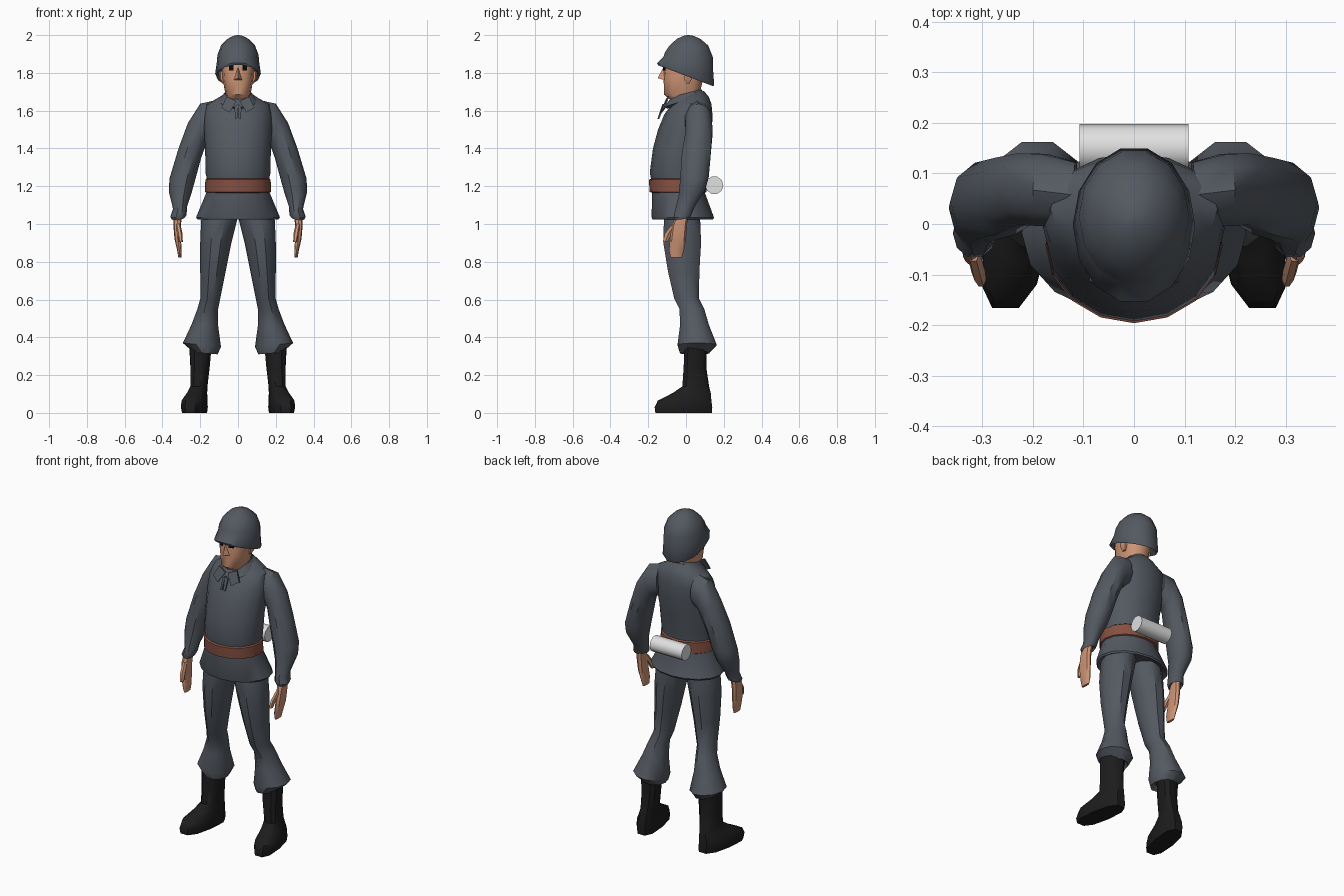
import bpy, bmesh, math
from mathutils import Matrix, Vector


def material(name, rgb):
    m = bpy.data.materials.new(name)
    m.diffuse_color = (*rgb, 1)
    return m


CLOTH = material("uniform grey", (0.088, 0.1, 0.12))
SKIN = material("skin", (0.62, 0.3, 0.18))
LEATHER = material("belt brown", (0.24, 0.08, 0.052))
BOOT = material("boot black", (0.012, 0.012, 0.012))
EYE = material("eye black", (0.003, 0.003, 0.003))
METAL = material("light grey", (0.75, 0.75, 0.75))


def finish(name, bm, mat, mirror=False, angle=40):
    bmesh.ops.recalc_face_normals(bm, faces=bm.faces)
    me = bpy.data.meshes.new(name)
    bm.to_mesh(me)
    bm.free()
    me.materials.append(mat)
    ob = bpy.data.objects.new(name, me)
    bpy.context.collection.objects.link(ob)
    bpy.ops.object.select_all(action='DESELECT')
    ob.select_set(True)
    bpy.context.view_layer.objects.active = ob
    bpy.ops.object.shade_smooth_by_angle(angle=math.radians(angle))
    if mirror:
        ob.modifiers.new("mirror", 'MIRROR').use_clip = False
    return ob


def loft(name, rings, mat, n=12, power=2, shear=0, mirror=False, angle=40):
    """Rings: outer x, outer z, inner x, inner z, front y, back y, tilt along y."""
    bm = bmesh.new()
    loops = []
    for xo, zo, xi, zi, yf, yb, tilt in rings:
        loop = []
        for i in range(n):
            a = 2 * math.pi * i / n
            c, s = math.cos(a), math.sin(a)
            u = math.copysign(abs(c) ** (2 / power), c)
            v = math.copysign(abs(s) ** (2 / power), s)
            dy = v * (yb - yf) / 2
            loop.append(bm.verts.new(((xo + xi) / 2 + u * (xo - xi) / 2 - shear * dy,
                                      (yf + yb) / 2 + dy,
                                      (zo + zi) / 2 + u * (zo - zi) / 2 + tilt * dy)))
        loops.append(loop)
    for a, b in zip(loops, loops[1:]):
        for i in range(n):
            j = (i + 1) % n
            bm.faces.new((a[i], a[j], b[j], b[i]))
    bm.faces.new(loops[0])
    bm.faces.new(loops[-1])
    return finish(name, bm, mat, mirror, angle)


def centred(rows):
    """Rows: z, half width, front y, back y, tilt."""
    return [(w, z, -w, z, f, b, t) for z, w, f, b, t in rows]


def level(rows):
    """Rows: z, outer x, inner x, front y, back y."""
    return [(o, z, i, z, f, b, 0) for z, o, i, f, b in rows]


def plate(name, pts, mat, depth=0.008, mirror=True):
    bm = bmesh.new()
    f = bm.faces.new([bm.verts.new(p) for p in pts])
    g = bmesh.ops.extrude_face_region(bm, geom=[f])
    for v in g["geom"]:
        if isinstance(v, bmesh.types.BMVert):
            v.co.y += depth
    return finish(name, bm, mat, mirror, 20)


# Jacket with flared skirt
loft("jacket", centred([
    (1.06, 0.16, -0.13, 0.09, 0), (1.025, 0.215, -0.178, 0.143, 0),
    (1.035, 0.222, -0.182, 0.148, 0), (1.165, 0.168, -0.18, 0.10, 0),
    (1.24, 0.165, -0.185, 0.10, 0), (1.27, 0.172, -0.192, 0.105, 0),
    (1.40, 0.174, -0.175, 0.12, 0), (1.50, 0.18, -0.148, 0.138, 0),
    (1.58, 0.18, -0.115, 0.14, 0), (1.635, 0.165, -0.075, 0.135, 0),
    (1.665, 0.11, -0.06, 0.12, 0.1), (1.69, 0.07, -0.045, 0.095, 0.2)]), CLOTH, 16)
loft("belt", centred([
    (1.165, 0.166, -0.18, 0.10, 0), (1.17, 0.175, -0.193, 0.108, 0),
    (1.235, 0.173, -0.196, 0.108, 0), (1.242, 0.162, -0.18, 0.10, 0)]), LEATHER, 16)

# Collar, its flaps and the neck placket
loft("collar", centred([
    (1.64, 0.085, -0.1, 0.07, 0.35), (1.655, 0.102, -0.118, 0.095, 0.35),
    (1.693, 0.072, -0.078, 0.085, 0.25), (1.68, 0.06, -0.065, 0.075, 0.25)]), CLOTH, 14)
plate("collar_flap", [(0.008, -0.112, 1.65), (0.06, -0.098, 1.675), (0.088, -0.115, 1.615),
                      (0.045, -0.135, 1.59)], CLOTH)
plate("neck_placket", [(0.0, -0.125, 1.635), (0.018, -0.125, 1.62), (0.016, -0.15, 1.555),
                       (0.004, -0.15, 1.56)], CLOTH)

# Sleeves
loft("sleeve", [
    (0.12, 1.655, 0.11, 1.47, -0.01, 0.125, 0), (0.2, 1.637, 0.155, 1.45, -0.008, 0.142, 0),
    (0.265, 1.535, 0.17, 1.42, -0.005, 0.143, 0), (0.315, 1.40, 0.195, 1.35, -0.025, 0.135, 0),
    (0.363, 1.24, 0.222, 1.25, -0.035, 0.125, 0.1), (0.366, 1.17, 0.247, 1.16, -0.042, 0.105, 0.2),
    (0.344, 1.08, 0.27, 1.09, -0.06, 0.05, 0.2), (0.358, 1.04, 0.272, 1.05, -0.068, 0.032, 0.2),
    (0.352, 1.025, 0.28, 1.035, -0.062, 0.025, 0.2), (0.335, 1.045, 0.295, 1.05, -0.045, 0.01, 0.2)],
    CLOTH, 10, mirror=True)

# Hands
loft("hand", level([
    (1.06, 0.34, 0.297, -0.048, 0.012), (0.99, 0.342, 0.302, -0.075, 0.005),
    (0.92, 0.336, 0.302, -0.085, 0.0), (0.86, 0.322, 0.298, -0.09, -0.01),
    (0.822, 0.316, 0.3, -0.082, -0.022)]), SKIN, 8, 2.6, mirror=True)
loft("thumb", level([
    (1.0, 0.33, 0.305, -0.075, -0.04), (0.95, 0.322, 0.294, -0.115, -0.07),
    (0.905, 0.312, 0.292, -0.125, -0.095)]), SKIN, 6, mirror=True)

# Trousers, bloused above the boots
loft("trouser_leg", [
    (0.175, 1.10, -0.005, 1.10, -0.12, 0.08, 0), (0.195, 1.02, 0.005, 1.02, -0.122, 0.08, 0),
    (0.20, 0.90, 0.035, 0.90, -0.125, 0.085, 0), (0.20, 0.75, 0.065, 0.75, -0.10, 0.075, 0),
    (0.198, 0.61, 0.095, 0.60, -0.065, 0.072, 0), (0.215, 0.55, 0.105, 0.55, -0.038, 0.10, 0),
    (0.245, 0.47, 0.105, 0.46, -0.035, 0.125, 0), (0.292, 0.37, 0.09, 0.35, -0.05, 0.167, 0),
    (0.235, 0.32, 0.108, 0.31, -0.035, 0.125, 0), (0.22, 0.34, 0.13, 0.34, -0.01, 0.1, 0)],
    CLOTH, 10, mirror=True)

# Boots with toes turned out
loft("boot", level([
    (0.35, 0.258, 0.14, -0.01, 0.113), (0.24, 0.252, 0.15, -0.015, 0.11),
    (0.14, 0.252, 0.162, -0.022, 0.125), (0.105, 0.268, 0.166, -0.075, 0.135),
    (0.065, 0.294, 0.166, -0.155, 0.14), (0.03, 0.296, 0.166, -0.172, 0.145),
    (0.0, 0.29, 0.17, -0.168, 0.143)]), BOOT, 10, 2.6, 0.15, True)

# Head, nose, ears and eyes
loft("head", centred([
    (1.62, 0.058, -0.06, 0.07, 0), (1.665, 0.058, -0.082, 0.07, 0.1),
    (1.695, 0.068, -0.117, 0.075, 0.1), (1.76, 0.08, -0.118, 0.09, 0),
    (1.84, 0.086, -0.12, 0.1, 0), (1.90, 0.08, -0.1, 0.1, 0)]), SKIN, 12, 2.5)
bm = bmesh.new()
top, tip, left, right = [bm.verts.new(p) for p in (
    (0, -0.117, 1.835), (0, -0.15, 1.772), (-0.022, -0.112, 1.762), (0.022, -0.112, 1.762))]
for tri in ((top, left, tip), (top, tip, right), (tip, left, right), (top, right, left)):
    bm.faces.new(tri)
finish("nose", bm, SKIN, angle=20)
loft("ear", level([
    (1.745, 0.085, 0.07, -0.005, 0.02), (1.77, 0.1, 0.07, -0.012, 0.035),
    (1.81, 0.1, 0.07, -0.012, 0.038)]), SKIN, 6, mirror=True)
plate("eye", [(0.023, -0.1225, 1.813), (0.047, -0.1125, 1.813), (0.047, -0.1125, 1.844),
              (0.023, -0.1225, 1.844)], EYE)

# Helmet, rim low at the back
loft("helmet", centred([
    (1.83, 0.088, -0.115, 0.115, -0.36), (1.785, 0.116, -0.152, 0.148, -0.38),
    (1.795, 0.121, -0.157, 0.153, -0.38), (1.85, 0.113, -0.122, 0.147, -0.28),
    (1.895, 0.109, -0.115, 0.146, -0.1), (1.945, 0.09, -0.09, 0.12, 0),
    (1.98, 0.055, -0.05, 0.078, 0), (1.996, 0.025, -0.015, 0.04, 0),
    (2.0, 0.005, 0.005, 0.018, 0)]), CLOTH, 14, angle=50)

# Canister on the back of the belt
bm = bmesh.new()
bmesh.ops.create_cone(bm, cap_ends=True, segments=10, radius1=0.048, radius2=0.048, depth=0.216,
                      matrix=Matrix.Translation(Vector((0, 0.15, 1.205))) @ Matrix.Rotation(math.pi / 2, 4, 'Y'))
finish("canister", bm, METAL)
